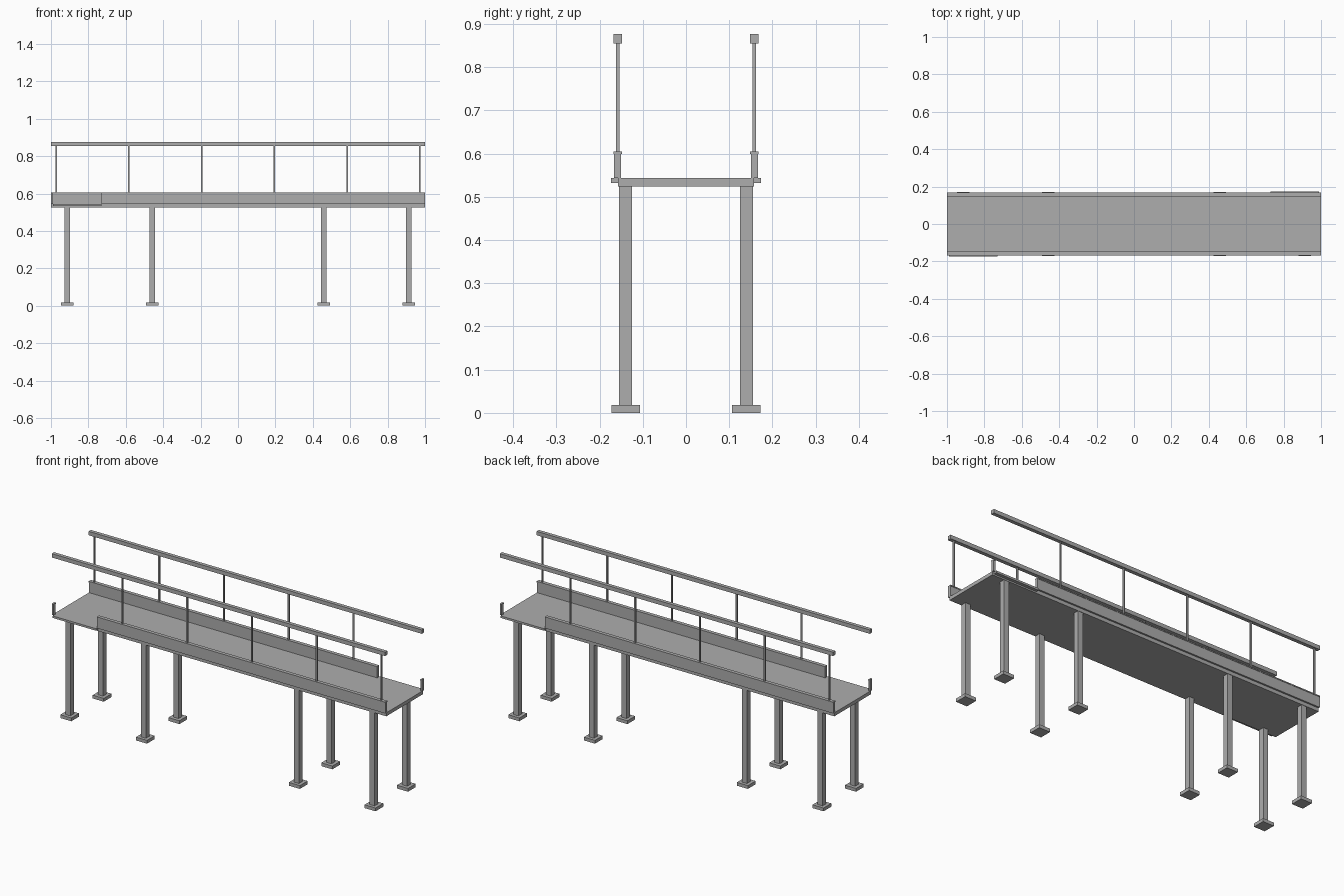
import bpy

if "Cube" in bpy.data.objects:
    bpy.data.objects.remove(bpy.data.objects["Cube"])

# One flat grey for the whole footbridge
grey = bpy.data.materials.new("concrete grey")
grey.diffuse_color = (0.42, 0.42, 0.42, 1)
grey.use_nodes = True
grey.node_tree.nodes["Principled BSDF"].inputs["Base Color"].default_value = grey.diffuse_color


def box(name, x0, x1, y0, y1, z0, z1):
    bpy.ops.mesh.primitive_cube_add(size=1)
    ob = bpy.context.object
    ob.name = name
    ob.location = ((x0 + x1) / 2, (y0 + y1) / 2, (z0 + z1) / 2)
    ob.scale = (x1 - x0, y1 - y0, z1 - z0)
    bpy.ops.object.transform_apply(location=True, rotation=False, scale=True)
    ob.data.materials.append(grey)
    return ob


def side_box(name, s, x0, x1, y0, y1, z0, z1):
    """Box on the front side (s=1), or turned half round to the back (s=-1)."""
    xs, ys = sorted((s * x0, s * x1)), sorted((s * y0, s * y1))
    return box(name, *xs, *ys, z0, z1)


# Walking deck
box("deck", -1, 1, -0.157, 0.157, 0.524, 0.543)

for s, side in ((1, "front"), (-1, "back")):
    # Kerb, with an opening near one end and a short stub at the very end
    for part, a, b in (("kerb", -0.73, 1.0), ("kerb_stub", -1.0, -0.99)):
        side_box(f"{side}_{part}", s, a, b, -0.166, -0.150, 0.543, 0.599)
        side_box(f"{side}_{part}_cap", s, a, b, -0.168, -0.148, 0.599, 0.605)

    # Sill along the opening
    side_box(f"{side}_sill", s, -0.99, -0.73, -0.174, -0.157, 0.532, 0.543)

    # Handrail and its posts (none stands in the opening)
    side_box(f"{side}_handrail", s, -1, 1, -0.168, -0.148, 0.855, 0.876)
    for i in range(1, 6):
        x = -0.972 + i * 0.3888
        side_box(f"{side}_rail_post", s, x - 0.004, x + 0.004,
                 -0.162, -0.154, 0.605, 0.855)

    # Legs on square footings
    for x in (-0.913, -0.459, 0.459, 0.913):
        side_box(f"{side}_leg", s, x - 0.015, x + 0.015,
                 -0.155, -0.125, 0.018, 0.524)
        side_box(f"{side}_footing", s, x - 0.033, x + 0.033,
                 -0.172, -0.106, 0, 0.018)
